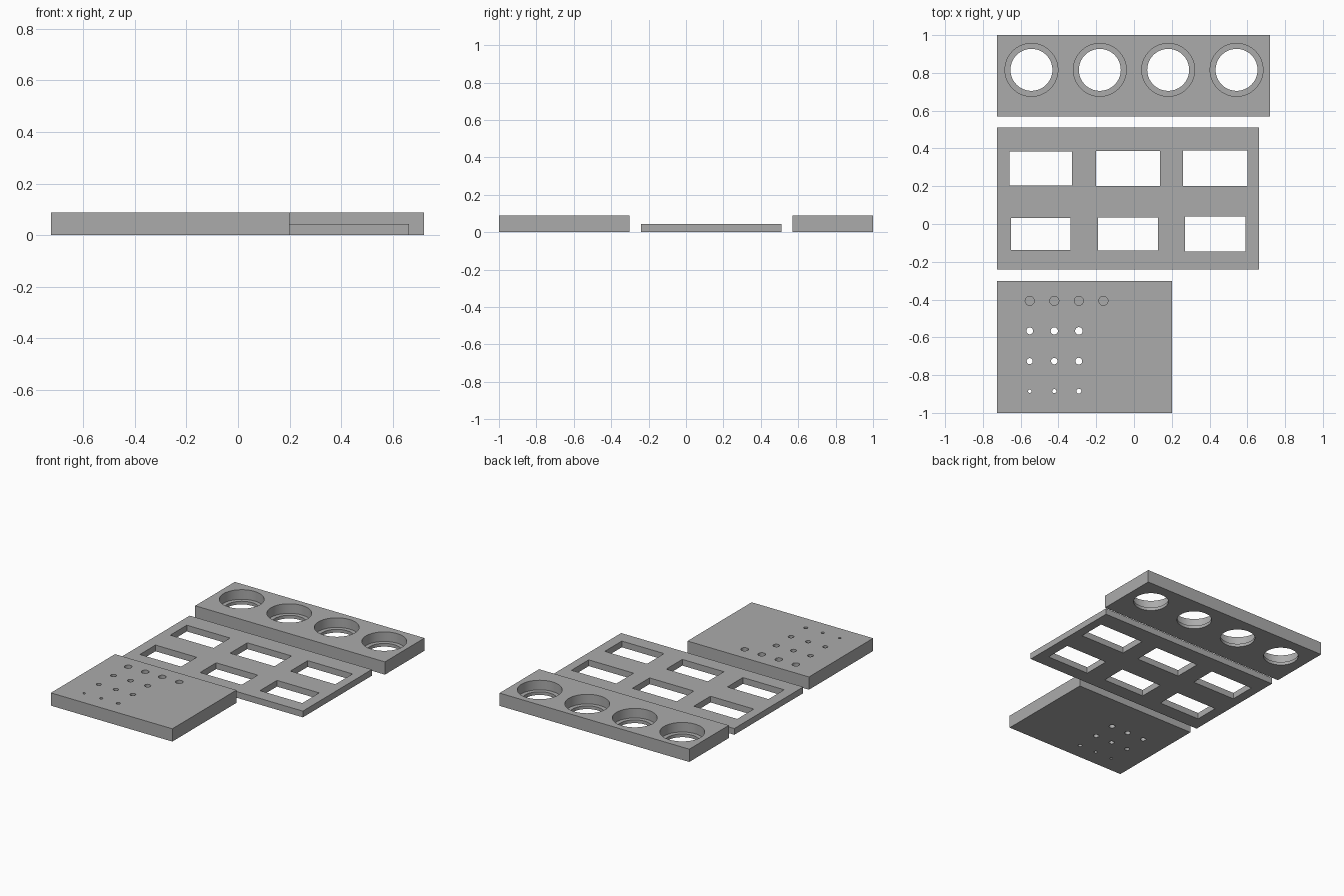
import bpy
import bmesh
from mathutils import Matrix, Vector

if "Cube" in bpy.data.objects:
    bpy.data.objects.remove(bpy.data.objects["Cube"], do_unlink=True)

grey = bpy.data.materials.new("plain grey")
grey.use_nodes = True
COLOUR = (0.41, 0.41, 0.41, 1)
grey.diffuse_color = COLOUR
grey.node_tree.nodes["Principled BSDF"].inputs["Base Color"].default_value = COLOUR

LEFT = -0.725          # shared edge of all plates
THICK, THIN = 0.088, 0.043
BELOW, ABOVE = -0.05, 0.15


def add_box(bm, x0, x1, y0, y1, z0, z1):
    centre = Vector((x0 + x1, y0 + y1, z0 + z1)) / 2
    size = Matrix.Diagonal((x1 - x0, y1 - y0, z1 - z0, 1))
    bmesh.ops.create_cube(bm, size=1, matrix=Matrix.Translation(centre) @ size)


def add_cylinder(bm, x, y, radius, z0, segments):
    bmesh.ops.create_cone(bm, cap_ends=True, segments=segments,
                          radius1=radius, radius2=radius, depth=ABOVE - z0,
                          matrix=Matrix.Translation((x, y, (z0 + ABOVE) / 2)))


def make_object(name, bm):
    mesh = bpy.data.meshes.new(name)
    bm.to_mesh(mesh)
    bm.free()
    mesh.materials.append(grey)
    obj = bpy.data.objects.new(name, mesh)
    bpy.context.collection.objects.link(obj)
    return obj


def make_plate(name, x1, y0, y1, height):
    bm = bmesh.new()
    add_box(bm, LEFT, x1, y0, y1, 0, height)
    return make_object(name, bm)


def cut(plate, bm):
    """Subtract the separate solids in bm, then discard the cutter."""
    cutter = make_object("cutter", bm)
    cutter.hide_render = True
    mod = plate.modifiers.new("holes", "BOOLEAN")
    mod.operation, mod.solver, mod.object = "DIFFERENCE", "EXACT", cutter
    bpy.ops.object.select_all(action="DESELECT")
    bpy.context.view_layer.objects.active = plate
    plate.select_set(True)
    bpy.ops.object.modifier_apply(modifier=mod.name)
    bpy.data.objects.remove(cutter, do_unlink=True)


def smooth(plate):
    bpy.ops.object.select_all(action="DESELECT")
    bpy.context.view_layer.objects.active = plate
    plate.select_set(True)
    bpy.ops.object.shade_smooth_by_angle()


# Back plate with four counterbored round openings
ring_plate = make_plate("ring_plate", 0.72, 0.57, 1.0, THICK)
for radius, floor in ((0.14, 0.022), (0.111, BELOW)):
    bm = bmesh.new()
    for i in range(4):
        add_cylinder(bm, -0.543 + 0.362 * i, 0.816, radius, floor, 64)
    cut(ring_plate, bm)
smooth(ring_plate)

# Thin middle plate with two rows of slightly growing windows
window_plate = make_plate("window_plate", 0.662, -0.24, 0.51, THIN)
bm = bmesh.new()
for y, sizes in ((0.294, ((0.33, 0.18), (0.338, 0.187), (0.342, 0.188))),
                 (-0.053, ((0.314, 0.17), (0.317, 0.175), (0.322, 0.185)))):
    for i, (w, d) in enumerate(sizes):
        x = -0.494 + 0.462 * i
        add_box(bm, x - w / 2, x + w / 2, y - d / 2, y + d / 2, BELOW, ABOVE)
cut(window_plate, bm)

# Front plate: one row of blind holes, three rows of through holes
hole_plate = make_plate("hole_plate", 0.2, -1.0, -0.302, THICK)
bm = bmesh.new()
for y, first, growth, count, floor in ((-0.407, 0.024, 0, 4, 0.04),
                                       (-0.566, 0.018, 0.001, 3, BELOW),
                                       (-0.726, 0.016, 0.001, 3, BELOW),
                                       (-0.885, 0.009, 0.002, 3, BELOW)):
    for i in range(count):
        add_cylinder(bm, -0.552 + 0.13 * i, y, first + growth * i, floor, 32)
cut(hole_plate, bm)
smooth(hole_plate)
